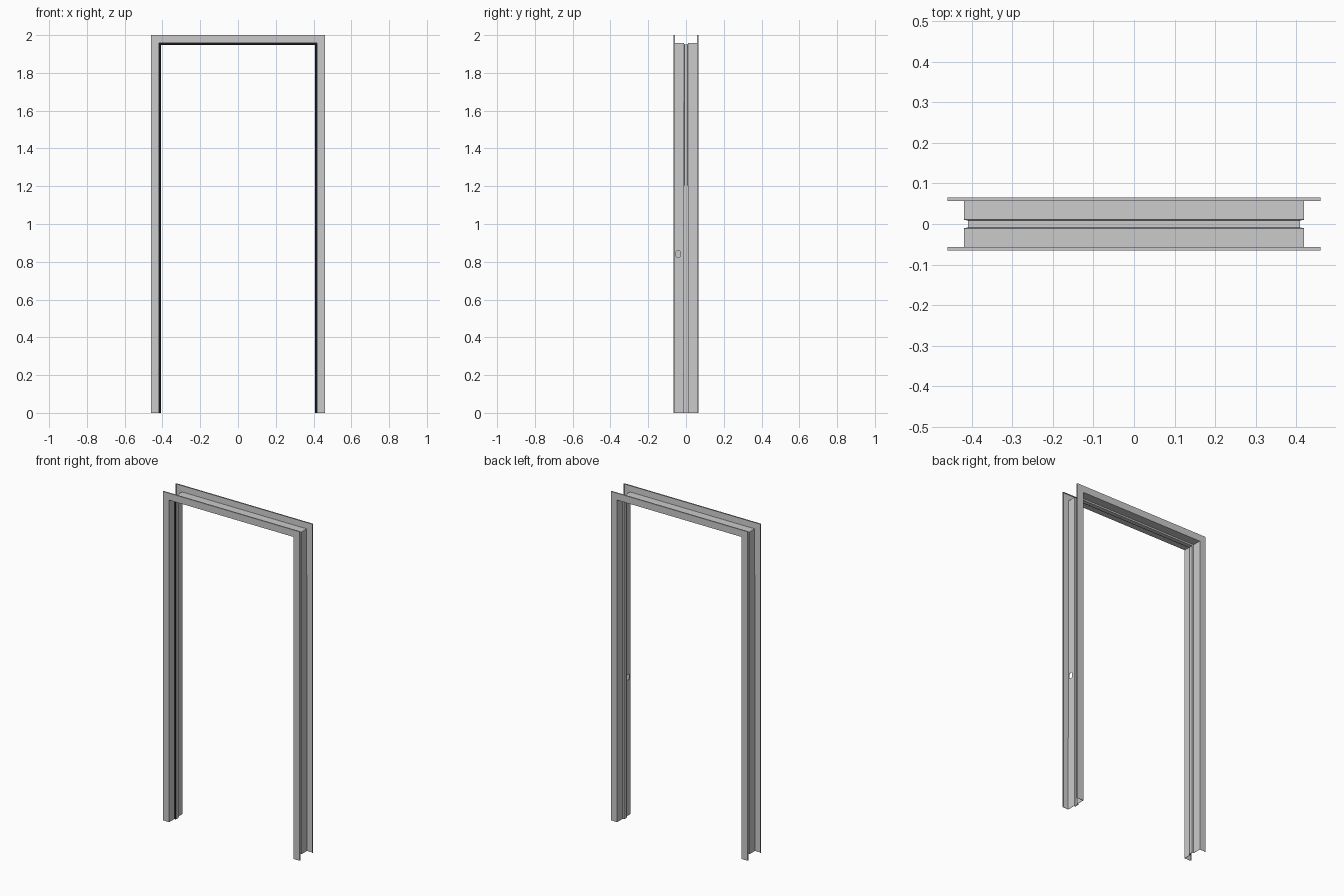
import bpy, bmesh

if "Cube" in bpy.data.objects:
    bpy.data.objects.remove(bpy.data.objects["Cube"])

W, H = 0.46, 2.0          # half width and height of the frame


def sweep(name, profile, closed=False):
    """Sweep a (depth inward, y) profile up, across and down with mitred corners."""
    bm = bmesh.new()
    rows = []
    for u, y in profile:
        path = [(-W + u, y, 0), (-W + u, y, H - u), (W - u, y, H - u), (W - u, y, 0)]
        rows.append([bm.verts.new(p) for p in path])
    n = len(rows)
    for i in range(n if closed else n - 1):
        a, b = rows[i], rows[(i + 1) % n]
        for k in range(3):
            bm.faces.new((a[k], b[k], b[k + 1], a[k + 1]))
    if closed:
        bm.faces.new([r[0] for r in rows])
        bm.faces.new([r[3] for r in rows])
        bmesh.ops.recalc_face_normals(bm, faces=bm.faces)
    else:
        # front casing must face -y so the sheet thickens towards the wall
        bm.normal_update()
        front = min(bm.faces, key=lambda f: f.calc_center_median().y)
        if front.normal.y > 0:
            bmesh.ops.reverse_faces(bm, faces=bm.faces)
    me = bpy.data.meshes.new(name)
    bm.to_mesh(me)
    bm.free()
    ob = bpy.data.objects.new(name, me)
    bpy.context.collection.objects.link(ob)
    return ob


# folded sheet frame: return lip, casing, rebate, stop, mirrored to the back
half = [(0, -0.057), (0, -0.065), (0.042, -0.065), (0.042, -0.012), (0.052, -0.012)]
frame = sweep("door_frame", half + [(u, -y) for u, y in reversed(half)])
sheet = frame.modifiers.new("sheet", 'SOLIDIFY')
sheet.thickness = 0.0015
sheet.offset = -1
sheet.use_even_offset = True

# rounded latch hole in the right jamb
bm = bmesh.new()
bmesh.ops.create_cube(bm, size=1)
for v in bm.verts:
    v.co = (W - 0.042 + v.co.x * 0.02, -0.041 + v.co.y * 0.022, 0.841 + v.co.z * 0.034)
edges = [e for e in bm.edges if abs(e.verts[0].co.x - e.verts[1].co.x) > 0.01]
bmesh.ops.bevel(bm, geom=edges, offset=0.006, segments=4, profile=0.5, affect='EDGES')
bmesh.ops.recalc_face_normals(bm, faces=bm.faces)
me = bpy.data.meshes.new("latch_cutter")
bm.to_mesh(me)
bm.free()
cutter = bpy.data.objects.new("latch_cutter", me)
cutter.hide_render = True
bpy.context.collection.objects.link(cutter)
cut = frame.modifiers.new("latch_hole", 'BOOLEAN')
cut.object = cutter
cut.operation = 'DIFFERENCE'
cut.solver = 'EXACT'

bpy.context.view_layer.objects.active = frame
frame.select_set(True)
for m in ("sheet", "latch_hole"):
    bpy.ops.object.modifier_apply(modifier=m)
bpy.data.objects.remove(cutter)

# black seal on the front of the stop
seal = sweep("door_seal", [(0.042, -0.012), (0.042, -0.015), (0.052, -0.015), (0.052, -0.012)], True)
black = bpy.data.materials.new("black_rubber")
black.diffuse_color = (0.01, 0.01, 0.01, 1)
black.use_nodes = True
black.node_tree.nodes["Principled BSDF"].inputs["Base Color"].default_value = black.diffuse_color
seal.data.materials.append(black)
